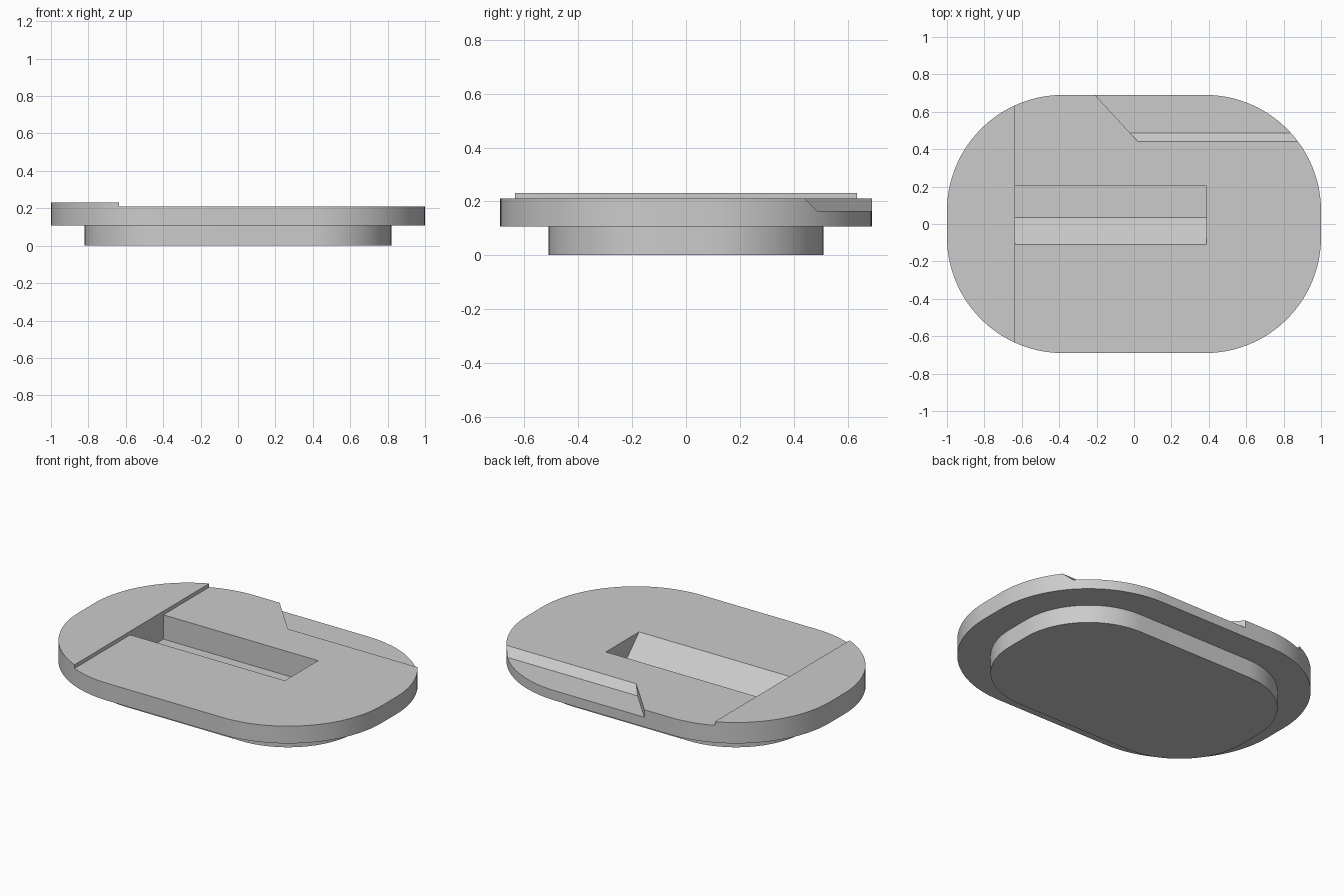
import bpy
import math

cube = bpy.data.objects.get("Cube")
if cube:
    bpy.data.objects.remove(cube, do_unlink=True)

grey = bpy.data.materials.new("plain grey")
grey.use_nodes = True
grey.diffuse_color = (0.6, 0.6, 0.6, 1)
grey.node_tree.nodes["Principled BSDF"].inputs["Base Color"].default_value = (0.6, 0.6, 0.6, 1)


def prism(name, start, end):
    """Solid between two matching loops of points."""
    n = len(start)
    faces = [tuple(reversed(range(n))), tuple(range(n, 2 * n))]
    faces += [(i, (i + 1) % n, n + (i + 1) % n, n + i) for i in range(n)]
    mesh = bpy.data.meshes.new(name)
    mesh.from_pydata(start + end, [], faces)
    mesh.materials.append(grey)
    obj = bpy.data.objects.new(name, mesh)
    bpy.context.collection.objects.link(obj)
    return obj


def rounded_slab(name, radius, z0, z1, segments=28):
    """Rounded rectangle whose corner centres are shared by both tiers."""
    loop = []
    for quarter, (sx, sy) in enumerate([(1, 1), (-1, 1), (-1, -1), (1, -1)]):
        for i in range(segments + 1):
            a = math.pi / 2 * (quarter + i / segments)
            loop.append((sx * 0.38 + radius * math.cos(a),
                         sy * 0.07 + radius * math.sin(a)))
    return prism(name, [(x, y, z0) for x, y in loop], [(x, y, z1) for x, y in loop])


def extrude_x(name, profile, x_start, x_end):
    """Extrude a (y, z) profile along x; x_start depends on y."""
    return prism(name, [(x_start(y), y, z) for y, z in profile],
                 [(x_end, y, z) for y, z in profile])


def combine(target, tool, operation):
    tool.hide_render = True
    mod = target.modifiers.new(tool.name, "BOOLEAN")
    mod.operation = operation
    mod.solver = "EXACT"
    mod.object = tool
    bpy.context.view_layer.objects.active = target
    bpy.ops.object.modifier_apply(modifier=mod.name)
    bpy.data.objects.remove(tool, do_unlink=True)


STEP_X, TOP, RAISED = -0.635, 0.21, 0.232

# Wide plate joined to its smaller plinth
plate = rounded_slab("plate", 0.62, 0.107, RAISED)
combine(plate, rounded_slab("plinth", 0.44, 0, 0.15), "UNION")

# Lower the top everywhere except the raised end
step = [(-1, TOP), (1, TOP), (1, 0.5), (-1, 0.5)]
combine(plate, extrude_x("step_cutter", step, lambda y: STEP_X, 1.5), "DIFFERENCE")

# Slot with one sloping side and one upright side
slot = [(-0.11, TOP), (0.035, 0.065), (0.203, 0.065), (0.203, 0.4), (-0.11, 0.4)]
combine(plate, extrude_x("slot_cutter", slot, lambda y: STEP_X, 0.387), "DIFFERENCE")

# Edge recess with a slanted end and a bevelled inner side
recess = [(0.442, TOP), (0.487, 0.165), (0.9, 0.165), (0.9, 0.4), (0.442, 0.4)]
combine(plate, extrude_x("recess_cutter", recess,
                         lambda y: 0.02 - (y - 0.442) * 0.92, 1.5), "DIFFERENCE")

bpy.ops.object.select_all(action="DESELECT")
plate.select_set(True)
bpy.context.view_layer.objects.active = plate
bpy.ops.object.shade_smooth_by_angle(angle=math.radians(30))
